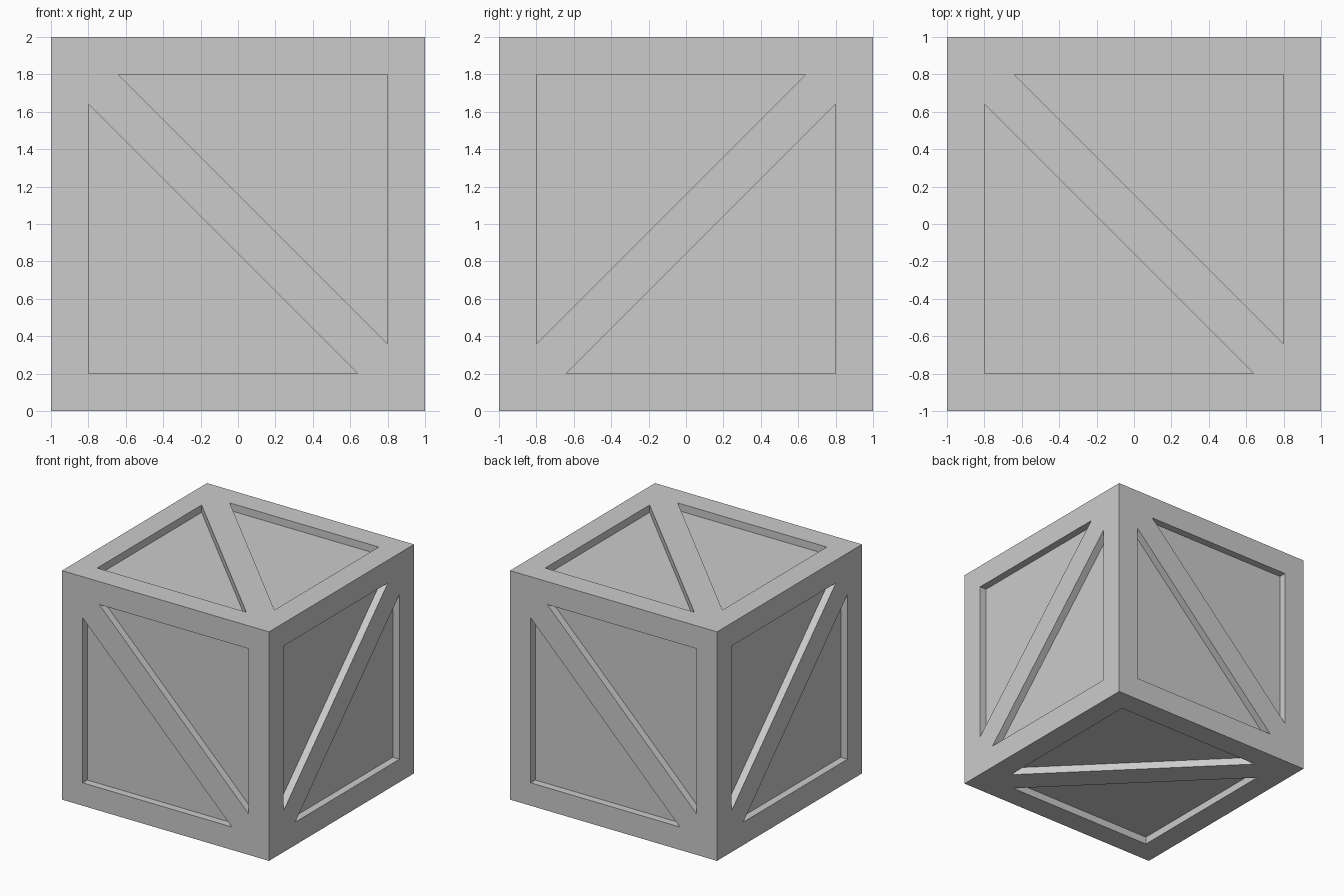
import bpy, bmesh
from mathutils import Vector

if "Cube" in bpy.data.objects:
    bpy.data.objects.remove(bpy.data.objects["Cube"])

INNER = 0.8    # inner edge of the square frame
CUT = 0.64     # where the diagonal brace meets the frame
DEPTH = 0.065  # recess of the triangular panels

X, Y, Z = Vector((1, 0, 0)), Vector((0, 1, 0)), Vector((0, 0, 1))
CENTRE = Vector((0, 0, 1))

# in-plane axes of each side (U x V points outwards, brace runs from -U+V to +U-V)
SIDES = {
    "front": (X, Z), "back": (X, -Z),
    "right": (Z, -Y), "left": (Z, Y),
    "top": (X, Y), "bottom": (Y, X),
}

bm = bmesh.new()


def polygon(u, v, points, depth=0.0):
    n = u.cross(v)
    return bm.faces.new([bm.verts.new(CENTRE + u * a + v * b + n * (1 - depth))
                         for a, b in points])


def side(u, v):
    # diagonal brace
    polygon(u, v, [(-INNER, INNER), (-INNER, CUT), (CUT, -INNER),
                   (INNER, -INNER), (INNER, -CUT), (-CUT, INNER)])
    # each half: two frame boards and one sunken triangle, turned by 180 degrees
    for s in (1, -1):
        a, b = u * s, v * s
        polygon(a, b, [(-1, 1), (-INNER, INNER), (-CUT, INNER), (INNER, INNER), (1, 1)])
        polygon(a, b, [(1, 1), (INNER, INNER), (INNER, -CUT), (INNER, -INNER), (1, -1)])
        tri = [(INNER, -CUT), (INNER, INNER), (-CUT, INNER)]
        polygon(a, b, tri, DEPTH)
        # recess walls
        n = a.cross(b)
        for p, q in zip(tri, tri[1:] + tri[:1]):
            edge = [CENTRE + a * c[0] + b * c[1] + n for c in (p, q)]
            ring = edge + [edge[1] - n * DEPTH, edge[0] - n * DEPTH]
            bm.faces.new([bm.verts.new(co) for co in ring])


for u, v in SIDES.values():
    side(u, v)

# weld into one closed shell
bmesh.ops.remove_doubles(bm, verts=bm.verts, dist=0.0005)
bmesh.ops.recalc_face_normals(bm, faces=bm.faces)

mesh = bpy.data.meshes.new("crate")
bm.to_mesh(mesh)
bm.free()
bpy.context.collection.objects.link(bpy.data.objects.new("crate", mesh))
